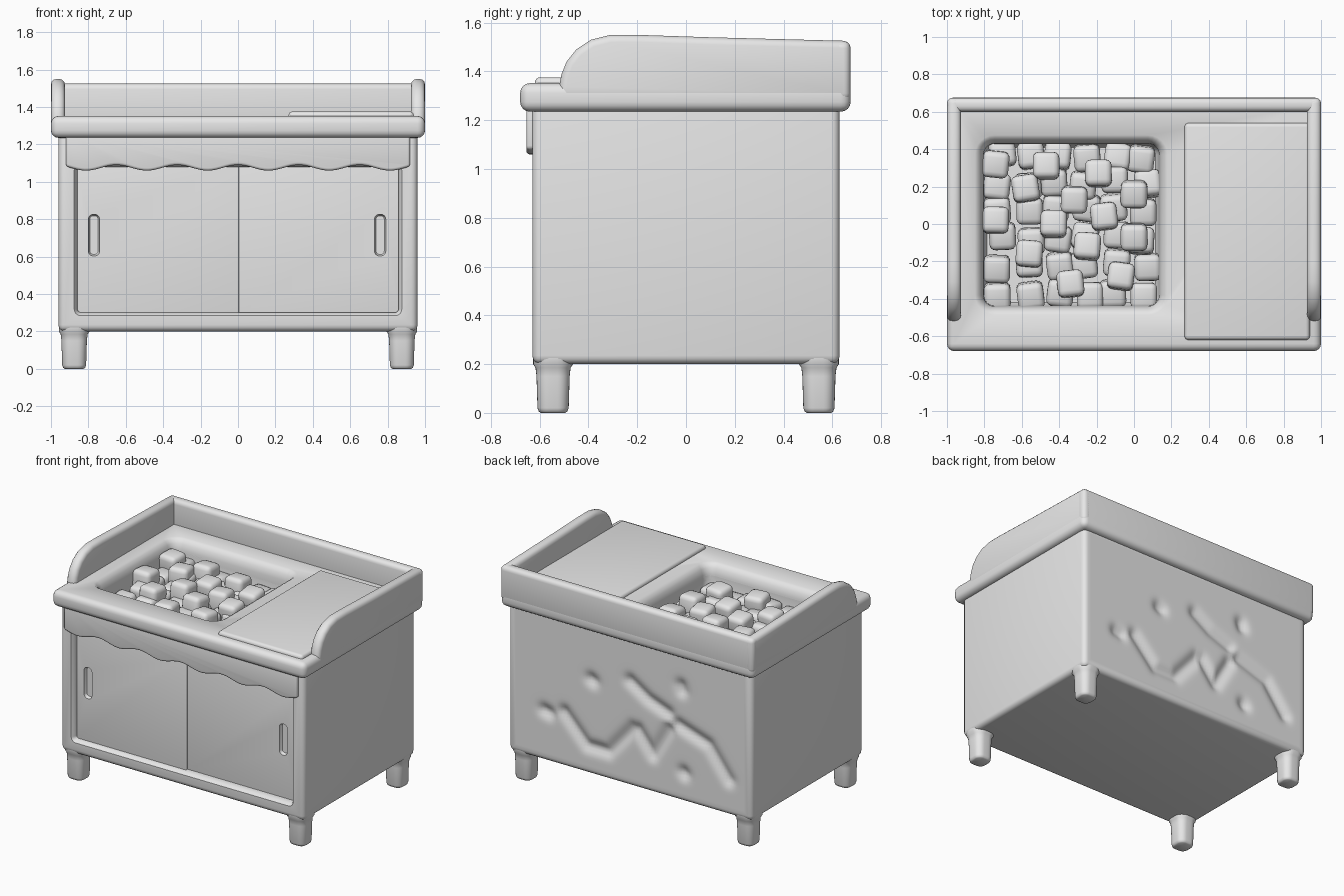
import bpy, bmesh, math, random
from mathutils import Matrix, Vector, geometry

old = bpy.data.objects.get("Cube")
if old:
    bpy.data.objects.remove(old, do_unlink=True)

grey = bpy.data.materials.new("plain_grey")
grey.use_nodes = True
COLOUR = (0.8, 0.8, 0.8, 1)
grey.diffuse_color = COLOUR
grey.node_tree.nodes["Principled BSDF"].inputs["Base Color"].default_value = COLOUR

UPRIGHT = Matrix.Rotation(math.pi / 2, 4, 'X')     # u, v, w -> x, z, -y
SIDEWAYS = Matrix(((0, 0, 1, 0), (1, 0, 0, 0), (0, 1, 0, 0), (0, 0, 0, 1)))  # u, v, w -> y, z, x


def make(name, bm):
    bmesh.ops.recalc_face_normals(bm, faces=bm.faces[:])
    mesh = bpy.data.meshes.new(name)
    bm.to_mesh(mesh)
    bm.free()
    obj = bpy.data.objects.new(name, mesh)
    bpy.context.collection.objects.link(obj)
    mesh.materials.append(grey)
    return obj


def soften(bm, radius, segments=4):
    edges = [e for e in bm.edges if e.is_manifold and e.calc_face_angle(0) > 0.62]
    bmesh.ops.bevel(bm, geom=edges, offset=radius, offset_type='OFFSET',
                    segments=segments, profile=0.5, affect='EDGES', clamp_overlap=True)


def box(name, low, high, radius=0):
    bm = bmesh.new()
    low, high = Vector(low), Vector(high)
    place = Matrix.Translation((low + high) / 2) @ Matrix.Diagonal((high - low).to_4d())
    bmesh.ops.create_cube(bm, size=1, matrix=place)
    if radius:
        soften(bm, radius)
    return make(name, bm)


def prism(name, outline, start, end, matrix, radius):
    bm = bmesh.new()
    face = bm.faces.new([bm.verts.new((u, v, start)) for u, v in outline])
    new = bmesh.ops.extrude_face_region(bm, geom=[face])["geom"]
    bmesh.ops.translate(bm, vec=(0, 0, end - start),
                        verts=[g for g in new if isinstance(g, bmesh.types.BMVert)])
    bmesh.ops.recalc_face_normals(bm, faces=bm.faces[:])
    soften(bm, radius, 3)
    bm.transform(matrix)
    return make(name, bm)


def loft(name, half_u, half_v, corner, sections, matrix):
    """Rounded rectangle swept through (height, inset) sections."""
    bm = bmesh.new()
    rings = []
    for w, inset in sections:
        ring = []
        r = max(corner - inset, 0.01)
        for quarter in range(4):
            su = 1 if quarter in (0, 3) else -1
            sv = 1 if quarter < 2 else -1
            for step in range(7):
                a = (quarter + step / 6) * math.pi / 2
                ring.append(bm.verts.new((su * (half_u - inset - r) + r * math.cos(a),
                                          sv * (half_v - inset - r) + r * math.sin(a), w)))
        rings.append(ring)
    for a, b in zip(rings, rings[1:]):
        for i in range(len(a)):
            j = (i + 1) % len(a)
            bm.faces.new((a[i], a[j], b[j], b[i]))
    bm.faces.new(rings[0][::-1])
    bm.faces.new(rings[-1])
    bm.transform(matrix)
    return make(name, bm)


def cut(obj, cutter, keep=False):
    mod = obj.modifiers.new("cut", 'BOOLEAN')
    mod.operation, mod.solver, mod.object = 'DIFFERENCE', 'EXACT', cutter
    graph = bpy.context.evaluated_depsgraph_get()
    mesh = bpy.data.meshes.new_from_object(obj.evaluated_get(graph))
    obj.modifiers.clear()
    obj.data = mesh
    if not keep:
        bpy.data.objects.remove(cutter, do_unlink=True)


# Cabinet body with door opening and back recess
body = box("cabinet_body", (-0.96, -0.63, 0.2), (0.96, 0.63, 1.27), 0.035)
cut(body, loft("opening_cutter", 0.87, 0.4, 0.03,
               [(0.55, 0.012), (0.595, 0.012), (0.615, 0.006), (0.63, -0.006), (0.7, -0.02)],
               Matrix.Translation((0, 0, 0.69)) @ UPRIGHT))
cut(body, box("back_cutter", (-0.9, 0.57, 0.26), (0.9, 0.8, 1.22)))

# Counter slab with sunken basin
counter = box("counter_top", (-1, -0.68, 1.235), (1, 0.675, 1.352), 0.04)
basin = loft("basin_cutter", 0.51, 0.475, 0.1,
             [(1.1, 0.06), (1.13, 0.045), (1.28, 0.04), (1.32, 0.03), (1.342, 0.012),
              (1.352, -0.005), (1.45, -0.005)], Matrix.Translation((-0.335, -0.005, 0)))
cut(counter, basin, keep=True)
cut(body, basin)

# Raised work board
box("work_board", (0.27, -0.62, 1.32), (0.94, 0.54, 1.376), 0.022)

# Upstand around the sides and back
outline = [(-0.52, 1.28), (-0.52, 1.34), (-0.51, 1.39), (-0.49, 1.44), (-0.45, 1.49),
           (-0.39, 1.53), (-0.31, 1.55), (-0.2, 1.55), (0.1, 1.54), (0.675, 1.525), (0.675, 1.28)]
prism("right_upstand", outline, -1, -0.925, SIDEWAYS, 0.03)
prism("left_upstand", outline, 0.925, 1, SIDEWAYS, 0.03)
box("back_upstand", (-1, 0.6, 1.28), (1, 0.675, 1.525), 0.03)

# Scalloped valance under the counter
wave = [(x / 100, 1.075 + 0.015 * math.cos(x / 100 * math.tau / 0.325)) for x in range(-92, 93, 2)]
prism("valance", wave + [(0.92, 1.28), (-0.92, 1.28)], 0.6, 0.655, UPRIGHT, 0.014)

# Sliding doors with recessed pulls
for side, low, high, front, pull in (("right", -0.88, 0.005, 0.592, -0.77),
                                     ("left", -0.01, 0.88, 0.575, 0.76)):
    door = box(side + "_door", (low, -front, 0.285), (high, -0.54, 1.1), 0.008)
    cut(door, loft("pull_cutter", 0.034, 0.115, 0.03,
                   [(front - 0.022, 0.012), (front - 0.012, 0.006), (front + 0.02, 0)],
                   Matrix.Translation((pull, 0, 0.715)) @ UPRIGHT))

# Legs
for sx, side in ((-1, "right"), (1, "left")):
    for sy, end in ((-1, "front"), (1, "back")):
        loft(f"{end}_{side}_leg", 0.068, 0.068, 0.05,
             [(0, 0.018), (0.006, 0.009), (0.02, 0.004), (0.15, 0), (0.185, -0.004),
              (0.2, -0.014), (0.23, -0.014)], Matrix.Translation((sx * 0.876, sy * 0.545, 0)))

# Back panel with pressed strokes and dimples
strokes = [[(0.52, 0.59), (0.34, 0.4), (0.17, 0.4), (-0.02, 0.62)],
           [(0, 0.95), (-0.14, 0.86), (-0.3, 0.8)],
           [(-0.06, 0.62), (-0.18, 0.47), (-0.3, 0.68)],
           [(-0.38, 0.74), (-0.62, 0.66), (-0.78, 0.45)],
           [(0.31, 0.88), (0.29, 0.87)], [(0.68, 0.56), (0.64, 0.55)],
           [(-0.4, 1.02), (-0.41, 0.99)], [(-0.42, 0.41), (-0.43, 0.4)]]


def stroke_distance(p):
    best = 9
    for line in strokes:
        for a, b in zip(line, line[1:]):
            a, b = Vector(a), Vector(b)
            t = geometry.intersect_point_line(p, a, b)[1]
            best = min(best, (p - a.lerp(b, min(max(t, 0), 1))).length)
    return best


bm = bmesh.new()
bmesh.ops.create_grid(bm, x_segments=90, y_segments=48, size=1)
for v in bm.verts:
    x, z = -v.co.x * 0.9, 0.74 + v.co.y * 0.48
    dip = 0.028 * math.exp(-(stroke_distance(Vector((x, z))) / 0.042) ** 2)
    v.co = (x, 0.63 - dip, z)
panel = make("back_panel", bm)
if panel.data.polygons[0].normal.y < 0:
    panel.data.flip_normals()

# Ice cubes: a loose lower layer and a placed upper layer
random.seed(4)
upper = [(-0.74, 0.32), (-0.47, 0.31), (-0.58, 0.19), (-0.19, 0.27), (-0.32, 0.13), (0, 0.16),
         (-0.74, 0.02), (-0.43, 0), (-0.16, 0.04), (0, -0.07), (-0.25, -0.12), (-0.56, -0.16),
         (-0.34, -0.32), (-0.07, -0.28)]
spots = [(x, y, 1.235) for x, y in upper]
for i in range(6):
    for j in range(6):
        spots.append((-0.72 + i * 0.155 + random.uniform(-0.02, 0.02),
                      -0.37 + j * 0.147 + random.uniform(-0.02, 0.02),
                      random.uniform(1.14, 1.18)))
bm = bmesh.new()
for spot in spots:
    tilt = Matrix.Rotation(random.uniform(-0.15, 0.15), 4, 'X') @ Matrix.Rotation(random.uniform(-0.15, 0.15), 4, 'Z')
    bmesh.ops.create_cube(bm, size=0.142, matrix=Matrix.Translation(spot) @ tilt)
soften(bm, 0.032, 3)
make("ice_cubes", bm)

# Smooth shading on every part
for obj in bpy.context.view_layer.objects:
    obj.select_set(obj.type == 'MESH' and grey.name in obj.data.materials)
bpy.context.view_layer.objects.active = body
bpy.ops.object.shade_smooth_by_angle(angle=math.radians(40))
